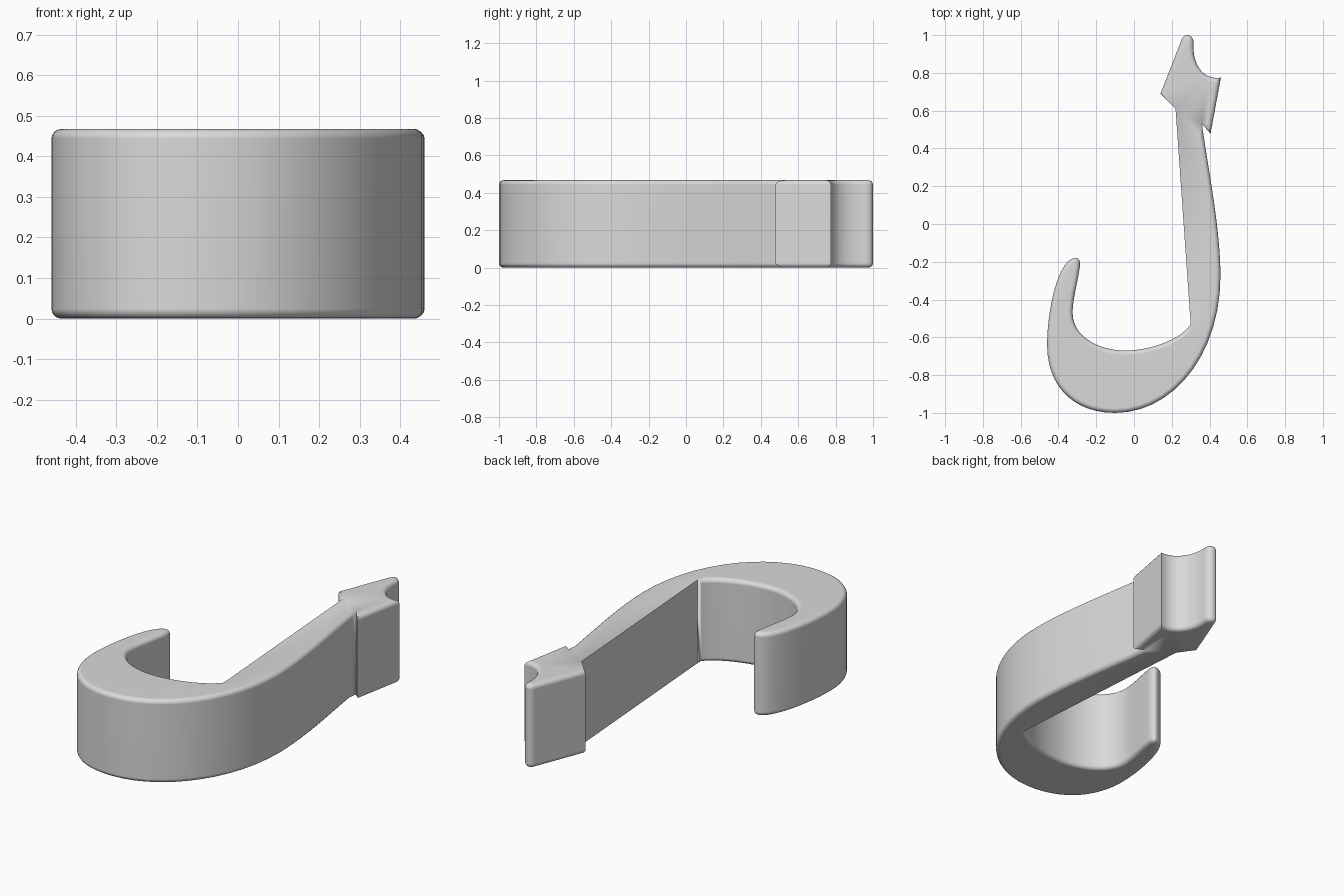
import bpy, bmesh, math
from mathutils import Vector
from mathutils.geometry import interpolate_bezier, delaunay_2d_cdt

cube = bpy.data.objects.get("Cube")
if cube:
    bpy.data.objects.remove(cube, do_unlink=True)

HEIGHT, ROUND, STEPS, ARC = 0.467, 0.024, 14, 5

# Outline, clockwise from the notch: (handle, handle, end) for a curve or
# (end,) for a straight side. The rim is not rounded at the CRISP corners.
NOTCH, CROTCH, NECK = (0.36, 0.53), (0.30, -0.53), (0.22, 0.61)
CRISP = [Vector(c) for c in (NOTCH, CROTCH, NECK)]
OUTLINE = [
    # outer side of the shank and bend
    ((0.39, 0.30), (0.455, 0.0), (0.458, -0.27)),
    ((0.458, -0.70), (0.20, -1.0), (-0.10, -1.0)),
    ((-0.32, -1.0), (-0.46, -0.86), (-0.46, -0.64)),
    # point of the hook
    ((-0.46, -0.45), (-0.40, -0.18), (-0.31, -0.18)),
    ((-0.285, -0.18), (-0.283, -0.205), (-0.288, -0.235)),
    # inner bend
    ((-0.30, -0.32), (-0.325, -0.40), (-0.325, -0.47)),
    ((-0.325, -0.60), (-0.18, -0.67), (-0.05, -0.67)),
    ((0.09, -0.67), (0.25, -0.61), CROTCH),
    # inner side of the shank
    (NECK,),
    # barbed head
    ((0.14, 0.69),),
    ((0.252, 0.975),),
    ((0.258, 0.99), (0.266, 1.0), (0.28, 1.0)),
    ((0.305, 1.0), (0.318, 0.98), (0.315, 0.95)),
    ((0.31, 0.84), (0.37, 0.76), (0.46, 0.775)),
    ((0.405, 0.478),),
    (NOTCH,),
]


def trace(start, outline):
    """Return the points of the closed outline."""
    points = [Vector(start)]
    for path in outline:
        if len(path) == 1:
            points.append(Vector(path[0]))
        else:
            curve = interpolate_bezier(points[-1], *map(Vector, path), STEPS)
            points += [p.to_2d() for p in curve[1:]]
    return points[:-1]


def inward(points, i):
    """Return the mitred inward direction at a point, zero if crisp."""
    here = points[i]
    if any((here - c).length < 0.001 for c in CRISP):
        return Vector((0, 0))
    before = (here - points[i - 1]).normalized()
    after = (points[(i + 1) % len(points)] - here).normalized()
    side = Vector((before.y + after.y, -before.x - after.x))
    return side / (1 + before.dot(after))


# Hook body: rings of the outline, drawn in towards both caps
points = trace(NOTCH, OUTLINE)
count = len(points)
insets = [inward(points, i) for i in range(count)]
bends = [math.pi / 2 * k / (ARC - 1) for k in range(ARC)]
lower = [(1 - math.sin(a), 1 - math.cos(a)) for a in bends]
bm = bmesh.new()
rings = []
for base, sign, levels in ((0, 1, lower), (HEIGHT, -1, lower[::-1])):
    for draw, lift in levels:
        ring = []
        for p, n in zip(points, insets):
            q = p + n * ROUND * draw
            soft = 1 if n.length > 0 else 0
            ring.append(bm.verts.new((q.x, q.y, base + sign * soft * ROUND * lift)))
        rings.append(ring)
for a, b in zip(rings, rings[1:]):
    for i in range(count):
        bm.faces.new((a[i - 1], a[i], b[i], b[i - 1]))

# Flat caps, filled only inside the drawn-in outline
rim = [p + n * ROUND for p, n in zip(points, insets)]
sides = [(i, (i + 1) % count) for i in range(count)]
flat, _, triangles, *_ = delaunay_2d_cdt(rim, sides, [], 1, 0.000001)
for z in (0, HEIGHT):
    corners = [bm.verts.new((p.x, p.y, z)) for p in flat]
    for tri in triangles:
        bm.faces.new([corners[i] for i in tri])

bmesh.ops.remove_doubles(bm, verts=bm.verts, dist=0.0001)
bm.normal_update()
bmesh.ops.recalc_face_normals(bm, faces=bm.faces)

mesh = bpy.data.meshes.new("hook")
bm.to_mesh(mesh)
bm.free()
hook = bpy.data.objects.new("hook", mesh)
bpy.context.collection.objects.link(hook)

# Plain grey material
grey = bpy.data.materials.new("light grey")
grey.use_nodes = True
colour = (0.7, 0.7, 0.7, 1)
grey.diffuse_color = colour
grey.node_tree.nodes["Principled BSDF"].inputs["Base Color"].default_value = colour
mesh.materials.append(grey)

# Smooth curves, crisp corners
bpy.ops.object.select_all(action='DESELECT')
hook.select_set(True)
bpy.context.view_layer.objects.active = hook
bpy.ops.object.shade_smooth_by_angle(angle=math.radians(30))
normals = hook.modifiers.new("flat_caps", 'WEIGHTED_NORMAL')
normals.keep_sharp = True
